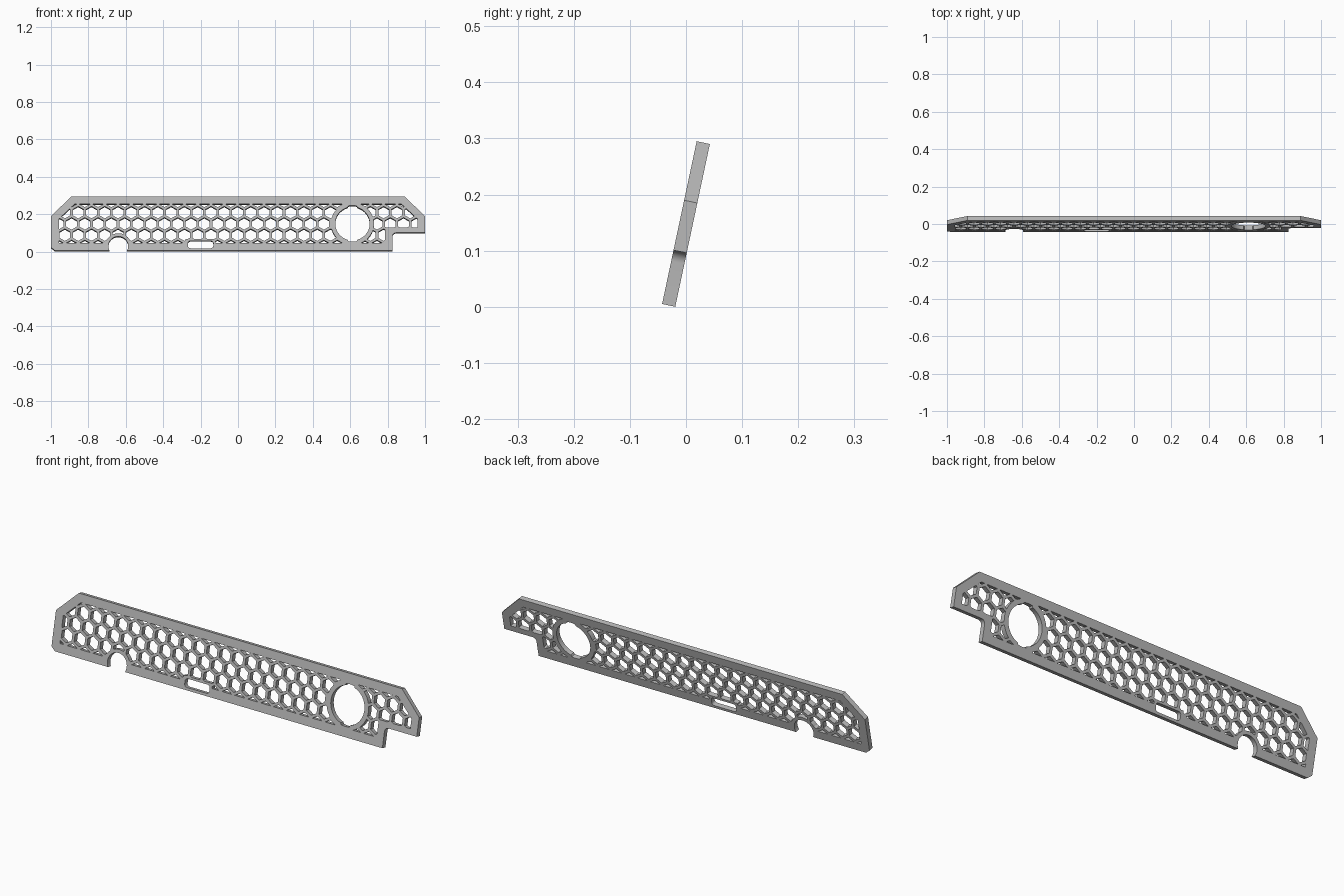
import bpy, bmesh, math
from mathutils import Matrix

cube = bpy.data.objects.get("Cube")
if cube:
    bpy.data.objects.remove(cube, do_unlink=True)

TILT = math.radians(12)
THICK = 0.024
HEIGHT = 0.2965
MID = 0.148

grey = bpy.data.materials.new("mid_grey")
grey.use_nodes = True
colour = (0.48, 0.48, 0.48, 1)
grey.diffuse_color = colour
grey.node_tree.nodes["Principled BSDF"].inputs["Base Color"].default_value = colour


def prisms(name, outlines, front=-0.05, back=0.08):
    """Extrude one or more x/z outlines along y into a single object."""
    bm = bmesh.new()
    for pts in outlines:
        face = bm.faces.new([bm.verts.new((x, front, z)) for x, z in pts])
        new = bmesh.ops.extrude_face_region(bm, geom=[face])["geom"]
        moved = [g for g in new if isinstance(g, bmesh.types.BMVert)]
        bmesh.ops.translate(bm, verts=moved, vec=(0, back - front, 0))
    bmesh.ops.recalc_face_normals(bm, faces=bm.faces)
    mesh = bpy.data.meshes.new(name)
    bm.to_mesh(mesh)
    bm.free()
    mesh.materials.append(grey)
    obj = bpy.data.objects.new(name, mesh)
    bpy.context.collection.objects.link(obj)
    return obj


def arc(cx, cz, r, start=0, end=360, n=64):
    steps = n if end - start == 360 else n + 1
    angles = [math.radians(start + (end - start) * i / n) for i in range(steps)]
    return [(cx + r * math.cos(a), cz + r * math.sin(a)) for a in angles]


def box(x0, x1, z0, z1):
    return [(x0, z0), (x1, z0), (x1, z1), (x0, z1)]


def boolean(target, cutter, operation="DIFFERENCE"):
    """Apply a boolean and discard the helper."""
    cutter.hide_render = True
    mod = target.modifiers.new("cut", "BOOLEAN")
    mod.operation = operation
    mod.solver = "EXACT"
    mod.object = cutter
    bpy.context.view_layer.objects.active = target
    bpy.ops.object.modifier_apply(modifier=mod.name)
    bpy.data.objects.remove(cutter, do_unlink=True)


# Plate with chamfered ends and a filleted step at the lower left
fillet = arc(0.845, 0.078, 0.02, 90, 180, 8)
plate = prisms("grille_panel", [
    [(-0.978, 0), (0.825, 0)] + fillet[::-1]
    + [(1, 0.098), (1, 0.189), (0.89, HEIGHT), (-0.89, HEIGHT), (-1, 0.189), (-1, 0.018)]
], 0, THICK)

# Honeycomb openings
PITCH = 0.071
CELL = 0.033
cells = []
for row in range(-2, 3):
    shift = PITCH / 2 if row % 2 else 0
    for col in range(-2, 29):
        x = -0.89 + col * PITCH + shift
        cells.append(arc(x, MID + row * PITCH * 0.866, CELL, 30, 390, 6))
honeycomb = prisms("honeycomb", cells)

# Area inside the solid border
window = prisms("window", [[
    (-0.958, 0.042), (0.787, 0.042), (0.787, 0.126), (0.96, 0.126), (0.96, 0.173),
    (0.873, 0.2555), (-0.873, 0.2555), (-0.958, 0.173)]], -0.03, 0.06)
boolean(honeycomb, window, "INTERSECT")

# Solid surrounds kept around the round port, the arch and the slot
RX = 0.612
boolean(honeycomb, prisms("port_surround", [arc(RX, MID, 0.115)], -0.07, 0.1))
boolean(honeycomb, prisms("arch_surround", [arc(-0.64, 0.025, 0.07)], -0.07, 0.1))
boolean(honeycomb, prisms("slot_surround", [box(-0.28, -0.12, 0.02, 0.065)], -0.07, 0.1))
boolean(plate, honeycomb)

# Round port with a shallow key at its top and bottom
port = []
for i in range(96):
    a = 2 * math.pi * (i + 0.5) / 96
    r = 0.099 if abs(math.cos(a)) < 0.23 else 0.092
    port.append((RX + r * math.cos(a), MID + r * math.sin(a)))
boolean(plate, prisms("port", [port]))

# Arch through the lower edge
boolean(plate, prisms("arch", [arc(-0.64, 0.025, 0.053)]))

# Rounded slot
R = 0.014
slot = []
for cx, cz, start in ((-0.146, 0.04, 0), (-0.254, 0.04, 90),
                      (-0.254, 0.027, 180), (-0.146, 0.027, 270)):
    slot += arc(cx, cz, R, start, start + 90, 6)
boolean(plate, prisms("slot", [slot]))

# Lean the panel back and stand it on the ground
plate.data.transform(Matrix.Translation((0, -0.0426, THICK * math.sin(TILT)))
                     @ Matrix.Rotation(-TILT, 4, "X"))

bpy.ops.object.select_all(action="DESELECT")
plate.select_set(True)
bpy.context.view_layer.objects.active = plate
bpy.ops.object.shade_smooth_by_angle(angle=math.radians(25))
